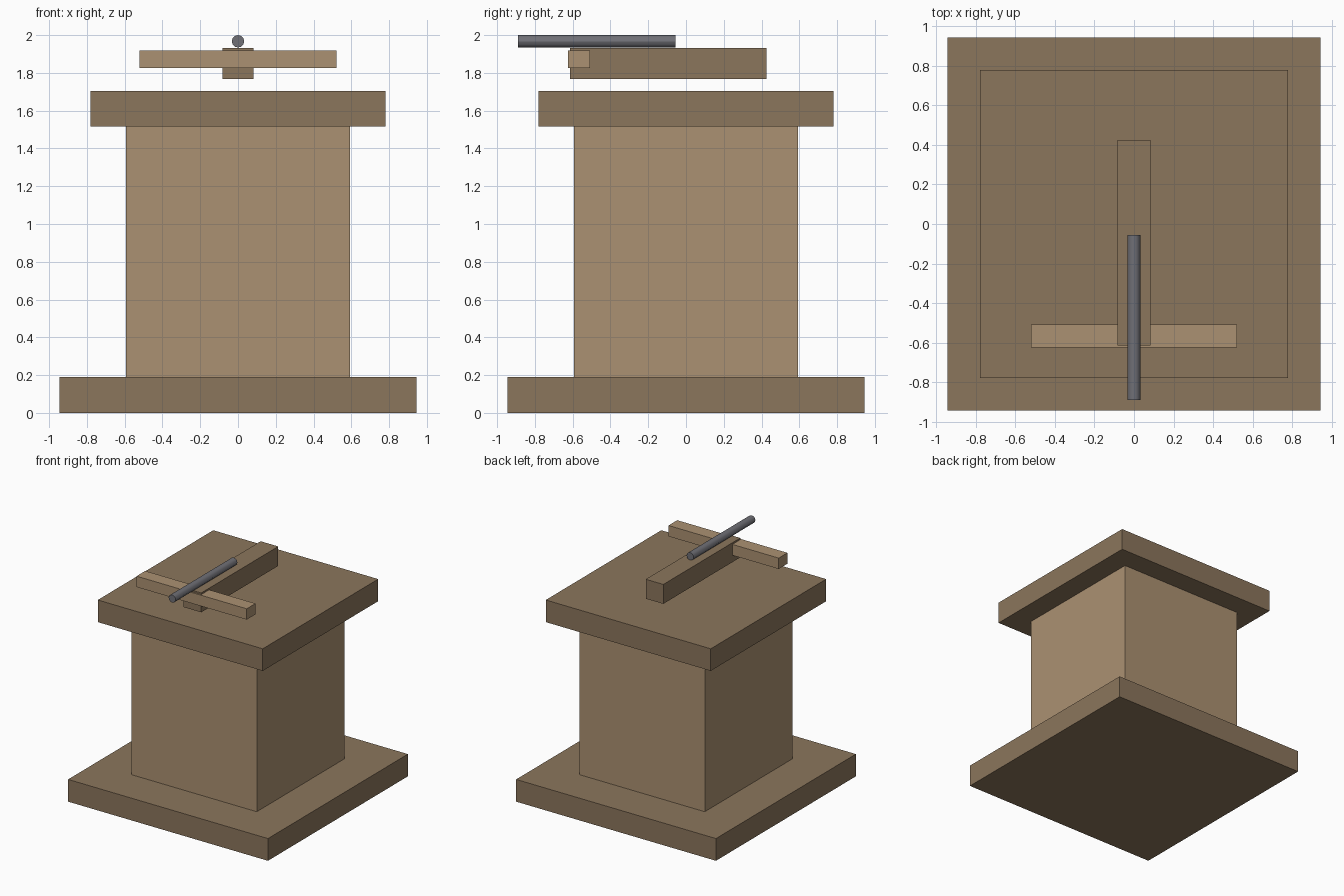
import bpy
from math import pi

if "Cube" in bpy.data.objects:
    bpy.data.objects.remove(bpy.data.objects["Cube"])


def material(name, color):
    m = bpy.data.materials.new(name)
    m.diffuse_color = (*color, 1)
    m.use_nodes = True
    m.node_tree.nodes["Principled BSDF"].inputs["Base Color"].default_value = m.diffuse_color
    return m


dark_wood = material("dark_wood", (0.26, 0.18, 0.107))
light_wood = material("light_wood", (0.41, 0.285, 0.168))
metal = material("metal", (0.16, 0.16, 0.18))


def box(name, half_x, y0, y1, z0, z1, mat):
    """Box centred on x = 0."""
    bpy.ops.mesh.primitive_cube_add(size=1, location=(0, (y0 + y1) / 2, (z0 + z1) / 2))
    ob = bpy.context.object
    ob.name = name
    ob.scale = (2 * half_x, y1 - y0, z1 - z0)
    bpy.ops.object.transform_apply(location=False, rotation=False, scale=True)
    ob.data.materials.append(mat)


# Square pedestal: plinth, pillar, platform
for name, half, z0, z1, mat in (
    ("base_plinth", 0.945, 0.0, 0.19, dark_wood),
    ("pillar", 0.592, 0.19, 1.516, light_wood),
    ("top_platform", 0.78, 1.516, 1.705, dark_wood),
):
    box(name, half, -half, half, z0, z1, mat)

# Floating crossbow: stock and bow bar
box("crossbow_stock", 0.083, -0.615, 0.425, 1.767, 1.933, dark_wood)
box("bow_bar", 0.521, -0.626, -0.508, 1.826, 1.919, light_wood)

# Bolt resting on the stock
bpy.ops.mesh.primitive_cylinder_add(vertices=12, radius=0.033, depth=0.834,
                                    location=(0, -0.473, 1.967), rotation=(pi / 2, 0, 0))
bolt = bpy.context.object
bolt.name = "bolt"
bolt.data.materials.append(metal)
bpy.ops.object.shade_smooth_by_angle()
